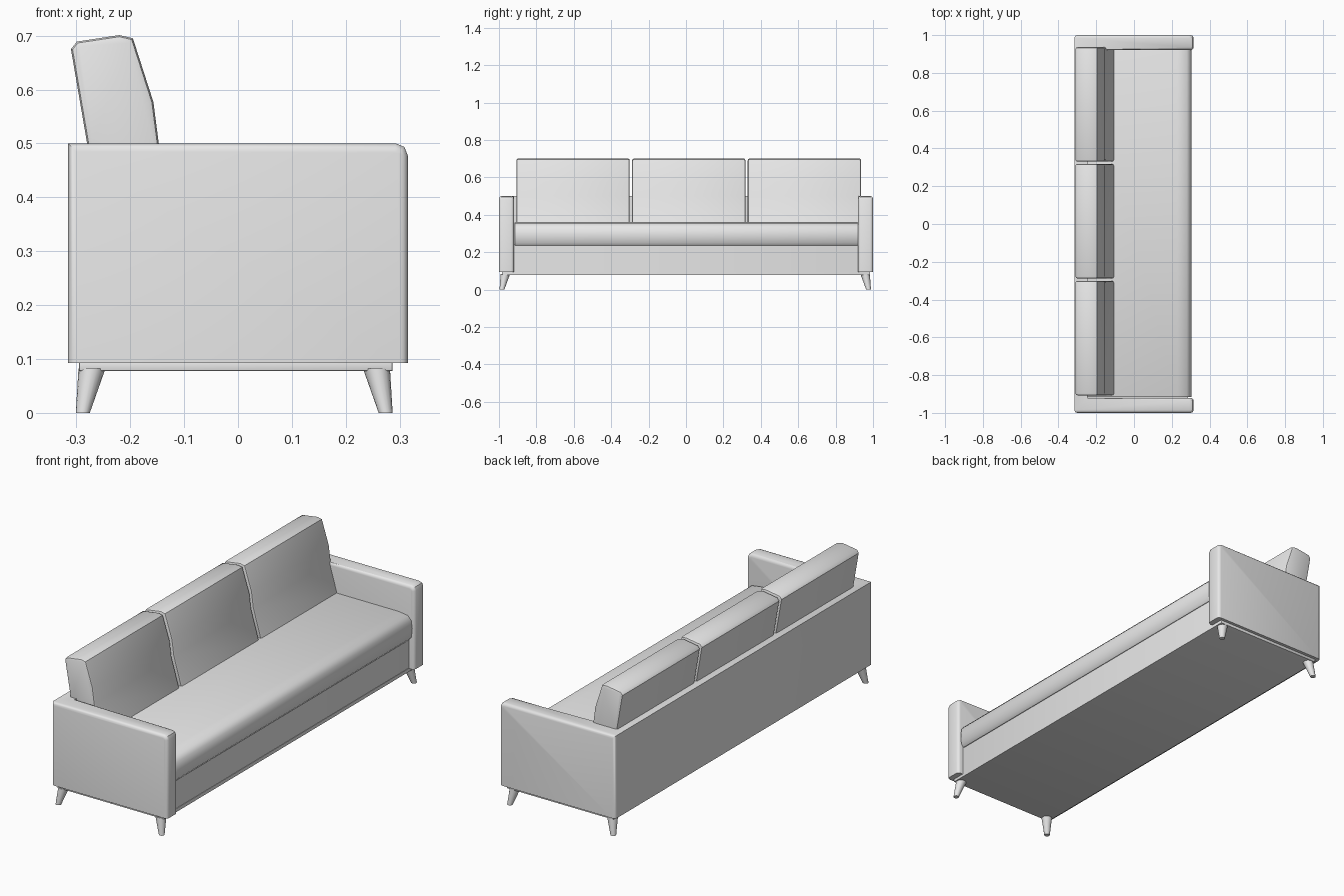
import bpy
import bmesh
from mathutils import Vector

cube = bpy.data.objects.get("Cube")
if cube:
    bpy.data.objects.remove(cube, do_unlink=True)

# Single fabric colour
grey = bpy.data.materials.new("light_grey")
grey.use_nodes = True
colour = (0.8, 0.8, 0.8, 1)
grey.diffuse_color = colour
grey.node_tree.nodes["Principled BSDF"].inputs["Base Color"].default_value = colour


def finish(bm, name, angle=0.7):
    bmesh.ops.recalc_face_normals(bm, faces=bm.faces[:])
    mesh = bpy.data.meshes.new(name)
    bm.to_mesh(mesh)
    bm.free()
    mesh.materials.append(grey)
    obj = bpy.data.objects.new(name, mesh)
    bpy.context.collection.objects.link(obj)
    bpy.ops.object.select_all(action="DESELECT")
    obj.select_set(True)
    bpy.context.view_layer.objects.active = obj
    bpy.ops.object.shade_smooth_by_angle(angle=angle)
    return obj


def prism(points, direction):
    """Extrude a closed outline of 3D points."""
    bm = bmesh.new()
    face = bm.faces.new([bm.verts.new(p) for p in points])
    grown = bmesh.ops.extrude_face_region(bm, geom=[face])["geom"]
    verts = [g for g in grown if isinstance(g, bmesh.types.BMVert)]
    bmesh.ops.translate(bm, verts=verts, vec=direction)
    bmesh.ops.recalc_face_normals(bm, faces=bm.faces[:])
    return bm


def bevel(bm, rule, width, segments=2):
    edges = [e for e in bm.edges if rule(*[v.co for v in e.verts])]
    bmesh.ops.bevel(bm, geom=edges, offset=width, segments=segments,
                    profile=0.5, affect="EDGES", clamp_overlap=True)


def side_prism(name, profile, y0, y1, width):
    """Extrude an x-z profile along y and soften its end outlines."""
    bm = prism([(x, y0, z) for x, z in profile], (0, y1 - y0, 0))
    bevel(bm, lambda a, b: abs(a.y - b.y) < 1e-4, width)
    return finish(bm, name)


# Arms and back as one U-shaped shell
X, ARM, BACK, LOW, TOP = 0.315, 0.92, -0.245, 0.093, 0.5
outline = [(-X, -1), (X, -1), (X, -ARM), (BACK, -ARM),
           (BACK, ARM), (X, ARM), (X, 1), (-X, 1)]
shell = prism([(x, y, LOW) for x, y in outline], (0, 0, TOP - LOW))
bevel(shell, lambda a, b: min(a.x, b.x) > X - 0.001 and min(a.z, b.z) > TOP - 0.001, 0.022)


def shell_edge(a, b):
    upright = abs(a.x - b.x) < 1e-4 and abs(a.y - b.y) < 1e-4
    if upright:
        return abs(a.y) > ARM - 0.01 and a.x > 0 or abs(a.y) > 0.99
    along_arm = abs(a.y - b.y) < 1e-4 and abs(a.x - b.x) > 1e-4
    return along_arm and min(a.z, b.z) > LOW + 0.01


bevel(shell, shell_edge, 0.015, 3)
finish(shell, "arms_and_back")

# Base plate and front rail
side_prism("base_plate", [(-0.295, 0.078), (0.287, 0.078), (0.287, 0.095), (-0.295, 0.095)],
           -0.985, 0.985, 0.003)
side_prism("seat_base", [(-0.28, 0.09), (0.285, 0.09), (0.285, 0.24), (-0.28, 0.24)],
           -0.93, 0.93, 0.003)

# Long seat cushion with a rounded front
side_prism("seat_cushion",
           [(-0.27, 0.235), (0.288, 0.235), (0.301, 0.25), (0.305, 0.295),
            (0.3, 0.332), (0.28, 0.353), (0.23, 0.36), (-0.27, 0.36)],
           -0.917, 0.923, 0.006)

# Three leaning back cushions
cushion = [(-0.254, 0.345), (-0.28, 0.5), (-0.31, 0.675), (-0.299, 0.689),
           (-0.22, 0.701), (-0.195, 0.695), (-0.157, 0.577), (-0.147, 0.5), (-0.102, 0.345)]
for side, centre in (("right", -0.604), ("middle", 0.015), ("left", 0.633)):
    side_prism("back_cushion_" + side, cushion, centre - 0.303, centre + 0.303, 0.01)

# Splayed tapered legs
for end, sx in (("rear", -1), ("front", 1)):
    for side, sy in (("right", -1), ("left", 1)):
        bm = bmesh.new()
        bmesh.ops.create_cone(bm, cap_ends=True, segments=16, radius1=0.013,
                              radius2=0.025, depth=0.082)
        for v in bm.verts:
            splay = 0 if v.co.z > 0 else 1
            v.co += Vector((-0.007 + sx * (0.264 + 0.017 * splay),
                            -0.004 + sy * (0.962 + 0.018 * splay), 0.041))
        finish(bm, end + "_leg_" + side)
